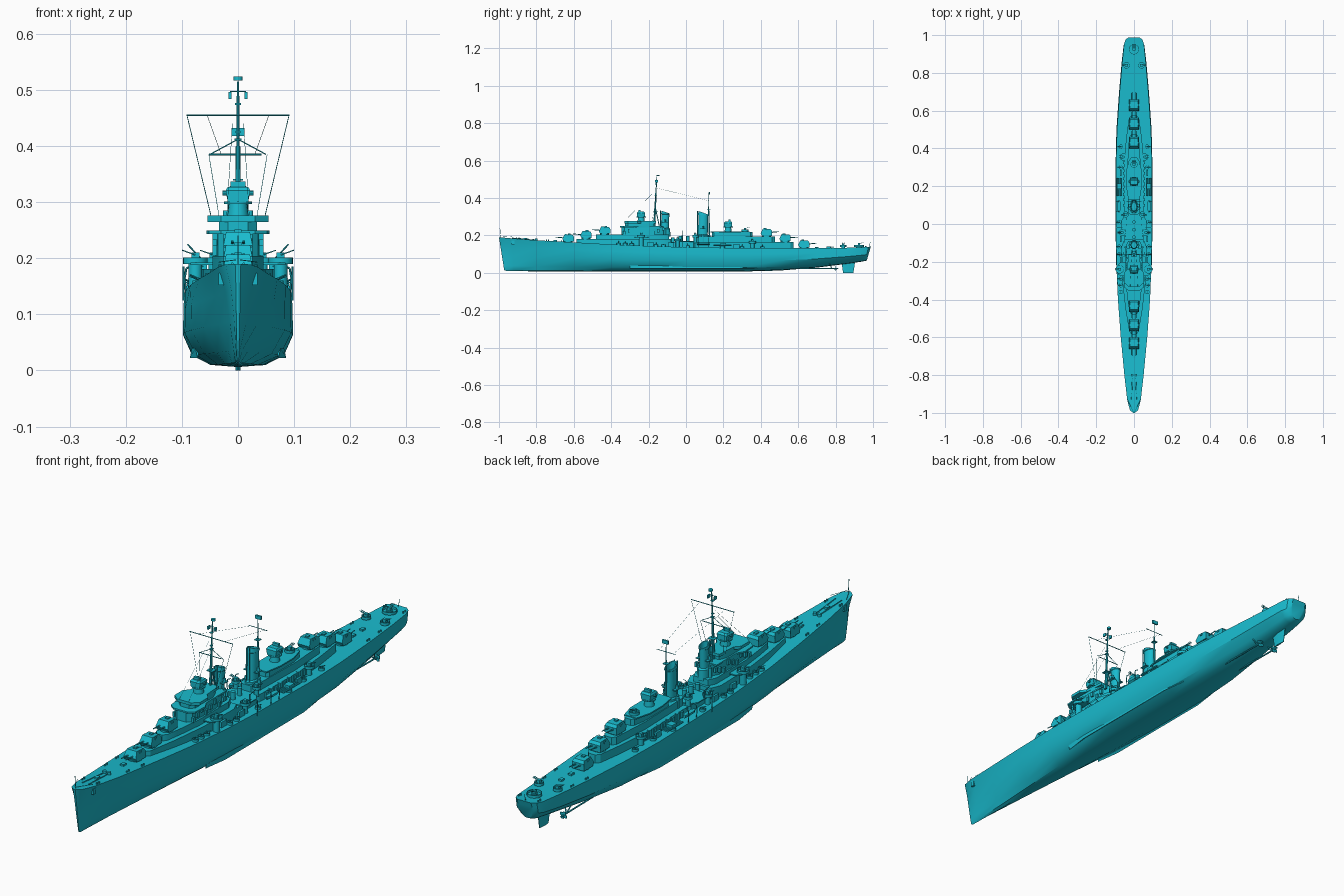
import bpy, bmesh, math
from mathutils import Vector, Matrix

MAT = bpy.data.materials.new("teal_paint")
MAT.diffuse_color = (0.01, 0.5, 0.62, 1)

def finish(name, bm):
    bmesh.ops.recalc_face_normals(bm, faces=bm.faces)
    me = bpy.data.meshes.new(name)
    bm.to_mesh(me); bm.free()
    ob = bpy.data.objects.new(name, me)
    me.materials.append(MAT)
    bpy.context.collection.objects.link(ob)
    return ob

def loft(name, rings):
    bm = bmesh.new()
    rows = [[bm.verts.new(p) for p in r] for r in rings]
    n = len(rows[0])
    for a, b in zip(rows, rows[1:]):
        for i in range(n):
            j = (i + 1) % n
            bm.faces.new((a[i], a[j], b[j], b[i]))
    bm.faces.new(rows[0]); bm.faces.new(rows[-1])
    return finish(name, bm)

def house(name, half, z0, z1, taper=1.0):
    # deckhouse from half outline (y, half width), mirrored over x
    ol = [(w, y) for y, w in half] + [(-w, y) for y, w in reversed(half)]
    return loft(name, [[(x, y, z0) for x, y in ol], [(x * taper, y, z1) for x, y in ol]])

def box(name, c, s):
    bm = bmesh.new()
    bmesh.ops.create_cube(bm, size=1, matrix=Matrix.Translation(c) @ Matrix.Diagonal((*s, 1)))
    return finish(name, bm)

def rod(name, p, q, r, r2=None, n=8):
    p, q = Vector(p), Vector(q)
    bm = bmesh.new()
    m = Matrix.Translation((p + q) / 2) @ (q - p).to_track_quat('Z', 'Y').to_matrix().to_4x4()
    bmesh.ops.create_cone(bm, cap_ends=True, segments=n, radius1=r, radius2=r if r2 is None else r2,
                          depth=(q - p).length, matrix=m)
    return finish(name, bm)

def cyl(name, x, y, z0, z1, r, r2=None, n=16):
    return rod(name, (x, y, z0), (x, y, z1), r, r2, n)

def oval(x, y, z, rx, ry, n=20):
    return [(x + rx * math.cos(t * math.tau / n), y + ry * math.sin(t * math.tau / n), z) for t in range(n)]

def tub(name, x, y, z, r, h):
    # open splinter shield
    t = r - 0.0018
    return loft(name, [oval(x, y, z, r, r), oval(x, y, z + h, r, r), oval(x, y, z + h, t, t), oval(x, y, z + .002, t, t)])

# hull: y deck, y keel, half deck, half side, half bilge, keel z, deck z
ST = [(-1, -.972, .005, .003, .002, .014, .19), (-.985, -.96, .022, .007, .004, .010, .189),
      (-.93, -.92, .036, .015, .008, .009, .184), (-.8, -.8, .051, .034, .018, .008, .174),
      (-.6, -.6, .070, .061, .038, .007, .163), (-.4, -.4, .085, .083, .060, .006, .152),
      (-.2, -.2, .093, .095, .076, .006, .143), (0, 0, .096, .098, .082, .006, .137),
      (.3, .3, .096, .098, .082, .007, .132), (.5, .5, .090, .093, .072, .012, .132),
      (.7, .7, .076, .079, .055, .028, .132), (.86, .86, .062, .065, .042, .048, .134),
      (.95, .94, .053, .055, .038, .06, .137), (.975, .96, .045, .046, .03, .064, .139), (.988, .967, .03, .03, .02, .067, .14)]
rings = []
for yd, yk, hd, hm, hb, zk, zd in ST:
    h = zd - zk
    pr = [(0, 0), (hb * .6, .03), (hb, .16), (hm, .45), (hm + .35 * (hd - hm), .75), (hd, 1)]
    P = [(x, yk + (yd - yk) * t, zk + h * t) for x, t in pr]
    rings.append(P + [(-x, y, z) for x, y, z in reversed(P[1:])])
loft("hull", rings)

def deck(y):
    for a, b in zip(ST, ST[1:]):
        if y <= b[0]:
            return a[6] + (b[6] - a[6]) * (y - a[0]) / (b[0] - a[0])
    return .14

# rudder, shafts, propellers, bilge keels
loft("rudder", [[(.001, .84, 0), (.004, .86, 0), (.001, .895, 0), (-.001, .895, 0), (-.004, .86, 0), (-.001, .84, 0)],
                [(.002, .83, .065), (.006, .86, .065), (.001, .905, .065), (-.001, .905, .065), (-.006, .86, .065), (-.002, .83, .065)]])
for s in (-1, 1):
    rod("propeller_shaft", (s * .035, .56, .025), (s * .035, .80, .022), .003)
    rod("propeller_hub", (s * .035, .79, .022), (s * .035, .815, .022), .005, .002)
    for k in range(4):
        a = k * math.pi / 2 + .5
        box("propeller_blade", (s * .035 + .009 * math.cos(a), .797, .022 + .009 * math.sin(a)), (.011, .003, .011))
    for dx in (-.02, .012):
        rod("shaft_strut", (s * .035, .78, .022), (s * (.035 + dx), .765, .055), .0025)
    loft("bilge_keel", [[(s * (.070 if e else .074), y, .03), (s * (.076 if e else .082), y, .04), (s * (.072 if e else .086), y, .022)]
                        for y, e in ((-.3, 1), (-.2, 0), (.28, 0), (.38, 1))])

# deckhouses, forward then aft
house("forward_deckhouse", [(-.585, .012), (-.57, .025), (-.45, .045), (-.3, .062), (-.12, .066), (-.08, .05)], .13, .181)
house("forward_upper_house", [(-.48, .012), (-.465, .024), (-.4, .034), (-.3, .045), (-.12, .045), (-.09, .03)], .17, .204)
house("bridge_tower", [(-.345, .02), (-.33, .036), (-.22, .04), (-.15, .036), (-.12, .02)], .19, .247)
house("bridge_deck", [(-.352, .03), (-.335, .052), (-.28, .056), (-.25, .04), (-.13, .04)], .243, .249)
house("pilot_house", [(-.325, .018), (-.31, .034), (-.2, .034), (-.17, .022)], .245, .268)
house("bridge_top", [(-.33, .03), (-.31, .054), (-.26, .054), (-.24, .036), (-.16, .03)], .265, .276)
house("wing_platform", [(-.275, .07), (-.265, .085), (-.215, .085), (-.2, .07)], .188, .192)
house("midship_house", [(-.1, .035), (-.08, .05), (.04, .05), (.06, .035)], .13, .165)
house("midship_platform", [(-.06, .05), (-.04, .066), (.02, .066), (.05, .045)], .165, .169)
house("aft_deckhouse", [(.03, .03), (.06, .05), (.3, .054), (.45, .042), (.56, .027), (.575, .014)], .12, .164)
house("aft_upper_house", [(.05, .02), (.06, .03), (.3, .036), (.46, .026), (.475, .014)], .16, .193)
house("aft_control_house", [(.14, .02), (.15, .03), (.30, .03), (.345, .022), (.355, .012)], .19, .217)
house("aft_control_deck", [(.13, .03), (.2, .042), (.28, .042), (.34, .026)], .215, .22)
for i in range(9):
    for s in (-1, 1):
        box("house_locker", (s * .051, .1 + i * .028, .15), (.012, .014, .03 if i % 2 else .022))
        box("bridge_locker", (s * .041, -.33 + i * .026, .214 + .01 * (i % 3)), (.008, .012, .018))

# twin gun turrets
def turret(y, z, f):
    cyl("turret_barbette", 0, y, z - .02, z + .006, .024, n=20)
    prof = [(-.024, .004), (-.031, .018), (-.018, .042), (.022, .040), (.03, .03), (.03, .004)]
    loft("gun_turret", [[(w * k, y - f * p if f < 0 else y + p, z + h) for (p, h), k in zip(prof, (1, 1, .82, .82, 1, 1))]
                        for w in (-.026, .026)])
    d = -1 if f > 0 else 1
    box("turret_roof_hatch", (0, y - d * .006, z + .043), (.012, .014, .006))
    for s in (-1, 1):
        rod("gun_barrel", (s * .010, y + d * .022, z + .022), (s * .010, y + d * .068, z + .026), .0028, .0018)
        box("turret_sight", (s * .022, y, z + .034), (.008, .010, .008))
for y, z, f in ((-.63, deck(-.63), 1), (-.535, .182, 1), (-.435, .205, 1), (.43, .194, -1), (.53, .165, -1), (.63, .132, -1)):
    turret(y, z, f)

# gun directors with radar
def director(y, z, h, d):
    cyl("director_base", 0, y, z, z + h * .4, .019, .016)
    cyl("director_ring", 0, y, z + h * .36, z + h * .44, .025)
    loft("gun_director", [[(x, y + v * .022, z + h * .42) for x, v in ((.018, -1), (.018, 1), (-.018, 1), (-.018, -1))],
                          [(x, y + v * .022, z + h * .75) for x, v in ((.022, -1), (.022, 1), (-.022, 1), (-.022, -1))],
                          [(x, y + v * .016, z + h * .86) for x, v in ((.018, -1), (.018, 1), (-.018, 1), (-.018, -1))]])
    rod("rangefinder", (-.028, y, z + h * .68), (.028, y, z + h * .68), .0045)
    box("director_radar", (0, y + d * .008, z + h * .92), (.026, .010, h * .18))
director(-.24, .274, .062, -1)
director(.225, .218, .066, 1)

# funnels
def funnel(y, z0, z1, rx, ry):
    loft("funnel", [oval(0, y, z0, rx * 1.25, ry * 1.4), oval(0, y, z0 + .04, rx * 1.2, ry * 1.35), oval(0, y, z0 + .045, rx, ry),
                    oval(0, y + .003, z1 - .02, rx, ry), oval(0, y + .003, z1 - .018, rx * 1.12, ry * 1.1),
                    [(x, v, z - (v - y) * .35) for x, v, z in oval(0, y + .004, z1 - .006, rx * 1.05, ry * 1.05)],
                    [(x, v, z - (v - y) * .35) for x, v, z in oval(0, y + .004, z1 - .006, rx * .85, ry * .85)],
                    oval(0, y + .003, z1 - .03, rx * .8, ry * .8)])
    for s in (-1, 1):
        rod("steam_pipe", (s * .006, y - ry - .003, z0), (s * .006, y - ry - .002, z1 + .002), .002)
        cyl("funnel_vent", s * rx * 1.5, y, z0, z0 + .045, .006)
        box("funnel_searchlight_stage", (s * rx * 1.25, y, z0 + .075), (.014, .03, .003))
        cyl("searchlight", s * rx * 1.35, y, z0 + .077, z0 + .09, .005)
funnel(-.113, .195, .332, .016, .021)
funnel(.09, .16, .328, .018, .026)

# light anti-aircraft mounts in tubs
def quad_mount(x, y, z, r, ang, zb=None):
    zb = deck(y) - .004 if zb is None else zb
    if z - zb > .003:
        cyl("mount_support", x, y, zb, z, r * .55)
    tub("mount_tub", x, y, z, r, .011)
    cyl("mount_pedestal", x, y, z, z + .008, r * .45)
    box("mount_cradle", (x, y, z + .014), (.014, .012, .012))
    d = Vector((math.cos(ang), math.sin(ang), .35)); o = Vector((-d.y, d.x, 0))
    for k in (-1.5, -.5, .5, 1.5):
        p = Vector((x, y, z + .016)) + o * k * .004
        rod("light_gun_barrel", p, p + d * .024, .0012, .0009, 6)
for s in (-1, 1):
    out = 0 if s > 0 else math.pi
    for x, y, z, r in ((.076, -.24, .19, .022), (.056, .355, .158, .019), (.062, -.045, .169, .018), (.04, .84, .137, .017)):
        quad_mount(s * x, y, z, r, out)
    quad_mount(s * .044, .05, .19, .016, out, .16)
    for y in (-.36, -.325, -.29, -.16, -.12, .30, .41, .01):
        x = .078 if -.2 < y < .3 else .07
        z = deck(y)
        tub("light_gun_tub", s * x, y, z - .001, .011, .011)
        cyl("light_gun_stand", s * x, y, z, z + .013, .003, n=8)
        rod("light_gun", (s * (x - .004), y, z + .012), (s * (x + .016), y, z + .021), .0012, n=6)
quad_mount(0, .925, .139, .027, math.pi / 2)
quad_mount(0, .315, .22, .018, math.pi / 2, .21)

# torpedo tubes, boats, davits and rafts amidships
for s in (-1, 1):
    cyl("torpedo_turntable", s * .078, .195, .13, .143, .014)
    for k in range(4):
        x = s * (.078 + (k - 1.5) * .0075)
        rod("torpedo_tube", (x, .148, .148), (x, .243, .148), .0036)
    box("torpedo_shield", (s * .078, .2, .155), (.026, .03, .01))
    loft("boat", [[(s * .08 + w * u, y, .152 + v) for u, v in ((-1, .012), (-.7, .002), (0, -.002), (.7, .002), (1, .012))]
                  for y, w in ((.06, .002), (.075, .009), (.11, .009), (.125, .006))])
    for y in (.068, .118):
        pts = [(s * .092, y, .132), (s * .095, y, .165), (s * .092, y, .182), (s * .08, y, .188)]
        for p, q in zip(pts, pts[1:]):
            rod("davit", p, q, .0018, n=6)
    for y in (-.19, -.08, .27):
        box("life_raft", (s * .07, y, deck(y) + .01), (.008, .032, .024))
    pts = [(s * .066, -.02, .20), (s * .078, -.02, .212), (s * .09, -.02, .225)]
    cyl("crane_post", s * .064, -.02, .165, .20, .003)
    for p, q in zip(pts, pts[1:]):
        rod("crane_jib", p, q, .0014)
    # deck fittings and hull fittings
    rod("mooring_boom", (s * .097, -.02, .125), (s * .097, -.02, .185), .0015)
    rod("anchor_chain", (s * .009, -.81, .178), (s * .013, -.93, .186), .002)
    cyl("capstan", s * .010, -.80, .17, .184, .007)
    box("anchor", (s * .030, -.925, .163), (.010, .014, .022))
    for y, x in ((-.9, .032), (-.74, .047), (-.66, .055), (.7, .066), (.78, .06), (.955, .042)):
        for d in (-.006, .006):
            cyl("bollard", s * x, y + d, deck(y) - .002, deck(y) + .007, .0028, n=8)
    rod("bow_rail", (s * .004, -.992, .197), (s * .034, -.93, .193), .0008, n=5)
for y in (-.7, -.86, .7, .76):
    box("deck_hatch", (0, y, deck(y) + .002), (.014, .018, .01))
for y in (-.07, -.03, .01):
    cyl("vent_trunk", 0, y, .16, .19 + .008 * (y > -.05), .009)

# masts, yards, radar and rigging
F, A = -.162, .121
rod("foremast", (0, F - .008, .245), (0, F, .40), .0055, .004)
rod("fore_topmast", (0, F, .40), (0, F + .006, .515), .003, .002)
rod("mainmast", (0, A + .005, .19), (0, A, .34), .004, .003)
rod("main_topmast", (0, A, .34), (0, A, .43), .0022, .0012)
rod("upper_yard", (-.092, F, .455), (.092, F, .455), .0015)
rod("lower_yard", (-.052, F, .385), (.042, F, .385), .0015)
rod("main_yard", (-.04, A, .385), (.04, A, .385), .0012)
for z, w in ((.33, .026), (.412, .012), (.425, .009), (.475, .010)):
    box("mast_platform", (0, F, z), (w, w, .003))
loft("search_radar", [oval(0, F + .012, .517, .008, .008), oval(0, F + .012, .524, .008, .008)])
for s in (-1, 1):
    box("radar_panel", (s * .014, F + .004, .49), (.005, .014, .012))
    rod("radar_arm", (0, F + .004, .497), (s * .014, F + .004, .497), .001)
    rod("yard_brace", (s * .05, F, .385), (0, F, .412), .001)
    rod("foremast_leg", (s * .016, F + .03, .2), (0, F, .34), .0025)
    rod("halyard", (s * .091, F, .455), (s * .048, F - .01, .275), .0007, n=4)
    rod("inner_halyard", (s * .052, F, .385), (s * .033, F - .02, .27), .0007, n=4)
    rod("aerial_wire", (s * .055, F, .455), (s * .03, A, .385), .0004, n=4)
    rod("forestay", (s * .01, F, .44), (s * .02, -.33, .277), .0004, n=4)
box("main_radar", (0, A + .004, .425), (.024, .006, .014))
box("main_mast_platform", (0, A, .34), (.018, .018, .003))
rod("jackstaff", (0, -.99, .186), (0, -.995, .24), .0011)
rod("ensign_staff", (0, .978, .138), (0, .986, .165), .0011)

for ob in bpy.data.objects:
    ob.select_set(True)
    bpy.context.view_layer.objects.active = ob
bpy.ops.object.shade_smooth_by_angle(angle=math.radians(30))
